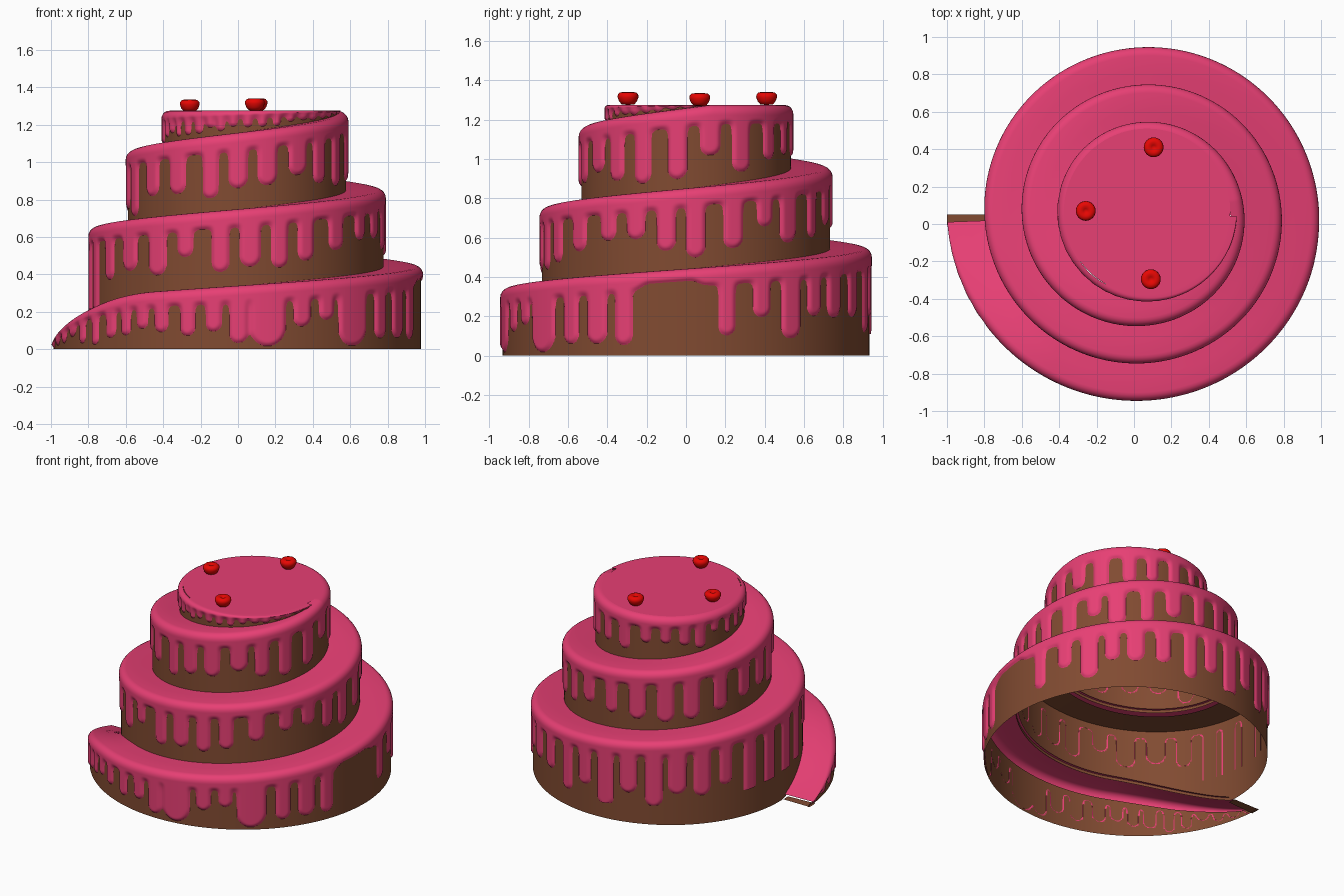
import bpy, bmesh, math, random

if "Cube" in bpy.data.objects:
    bpy.data.objects.remove(bpy.data.objects["Cube"])

random.seed(11)
CX, CY = 0.045, 0.05          # spiral axis
TOP = 1.275
ICE = 0.013                   # icing thickness


def material(name, rgb):
    m = bpy.data.materials.new(name)
    m.diffuse_color = (*rgb, 1)
    m.use_nodes = True
    m.node_tree.nodes["Principled BSDF"].inputs["Base Color"].default_value = m.diffuse_color
    return m


PINK = material("pink_icing", (0.8, 0.05, 0.175))
BROWN = material("brown_sponge", (0.22, 0.07, 0.031))
RED = material("cherry_red", (0.8, 0.002, 0.001))


# Spiral rule: t counts half turns from the low tail at the left
def radius(t):
    lin = 1.045 - 0.1 * t
    if t < 5:
        return lin
    a = t * math.pi
    d = -0.025 * math.cos(a) - 0.015 * math.sin(a)
    disc = d + math.sqrt(0.48 ** 2 - (0.025 ** 2 + 0.015 ** 2 - d * d))
    return max(lin, disc) if t < 5.6 else disc


def top_z(t):
    ease = math.sin(math.pi / 2 * min(1, t / 0.33))
    return min(TOP, 0.012 + (0.228 + 0.205 * t) * ease)


def base_z(t):
    return 0 if t < 2 else top_z(t - 2)


def wall_height(t):
    return max(0.01, top_z(t) - base_z(t))


def shoulder(t):
    return min(0.045, 0.2 * wall_height(t))


def point(t, r, z):
    a = t * math.pi
    return (CX - r * math.cos(a), CY - r * math.sin(a), z)


def sheet(name, columns, mat, keep=None, angle=50):
    """Skin a list of equal-length point columns with quads."""
    bm = bmesh.new()
    vs = [[bm.verts.new(p) for p in col] for col in columns]
    for i in range(len(vs) - 1):
        for j in range(len(vs[0]) - 1):
            if keep is None or keep(i, j):
                bm.faces.new((vs[i][j], vs[i + 1][j], vs[i + 1][j + 1], vs[i][j + 1]))
    bmesh.ops.delete(bm, geom=[v for v in bm.verts if not v.link_faces], context='VERTS')
    bmesh.ops.remove_doubles(bm, verts=bm.verts, dist=1e-5)
    bm.normal_update()
    # Turn the shell so that its faces look up and away from the axis
    score = sum(f.calc_area() * (f.normal.z + f.normal.x * (f.calc_center_median().x - CX)
                                 + f.normal.y * (f.calc_center_median().y - CY)) for f in bm.faces)
    if name.startswith("cherry"):
        bmesh.ops.recalc_face_normals(bm, faces=bm.faces)
    elif score < 0:
        bmesh.ops.reverse_faces(bm, faces=bm.faces)
    me = bpy.data.meshes.new(name)
    bm.to_mesh(me)
    bm.free()
    ob = bpy.data.objects.new(name, me)
    bpy.context.collection.objects.link(ob)
    me.materials.append(mat)
    bpy.context.view_layer.objects.active = ob
    ob.select_set(True)
    bpy.ops.object.shade_smooth_by_angle(angle=math.radians(angle))
    ob.select_set(False)
    return ob


# Sponge wall winding up to the top
cols = []
for i in range(7 * 80 + 1):
    t = i / 80
    r, zt, zb = radius(t) - ICE, top_z(t), max(0, base_z(t) - 0.02)
    cols.append([point(t, r, zb), point(t, r, max(zb, zt - shoulder(t) - 0.002))])
sheet("sponge_wall", cols, BROWN)

# Sponge ledges under the icing of the upper turns
cols = []
for i in range(90, 5 * 80 + 1):
    t = i / 80
    z = top_z(t) - shoulder(t) - 0.002
    cols.append([point(t, radius(t + 2) - ICE, z), point(t, radius(t) - ICE, z)])
sheet("sponge_ledge", cols, BROWN)

# Sponge showing under the thin tail of the spiral
sheet("sponge_tail", [[point(t, 0.84, 0.004), point(t, 1.045, 0.004)]
                      for t in (0, 0.01, 0.02)], BROWN)

# Columns along the spiral, with arc length
STEP = 0.009
columns, t, s = [], 0.012, 0.0
while t < 7:
    columns.append((t, s))
    t += STEP / (radius(t) * math.pi)
    s += STEP

# Drips: (arc position, length, half width)
BLOBS = (0.555, 0.725)        # two broad drips low on the front
drips, nxt = [], 0.04
for t, s in columns:
    if s < nxt:
        continue
    h = wall_height(t)
    gap = min(0.172, max(0.11 if t < 1 else 0.07, 0.42 * h))
    blob = any(abs(t - b) < 0.03 for b in BLOBS)
    if not 0.895 < t < 1.015:
        w = 0.095 if blob else gap * random.uniform(0.25, 0.34)
        drips.append((s, (0.95 if blob else random.uniform(0.55, 0.9)) * h, min(w, 0.4 * h)))
    nxt = s + gap * (1.25 if blob else random.uniform(0.85, 1.15))

# Icing: flat top, rounded shoulder, then a side that swells where drips run
ROWS, FIL, K = 44, 5, 0.016
cols, field, first = [], [], 0
for t, s in columns:
    r, zt, h, fil = radius(t), top_z(t), wall_height(t), shoulder(t)
    inner = 0.42 if t >= 5 else radius(t + 2) - 0.03
    col = [point(t, inner, zt), point(t, (inner + r - fil) / 2, zt)]
    for k in range(FIL):
        a = math.pi / 2 * k / FIL
        col.append(point(t, r - fil + fil * math.sin(a), zt - fil + fil * math.cos(a)))
    fs = [1.0] * len(col)
    while first < len(drips) - 1 and drips[first][0] < s - 0.3:
        first += 1
    near = [d for d in drips[first:first + 12] if abs(d[0] - s) < 0.2]
    # The icing thins out over one bare stretch at the right
    bare = min(1, max(0, (0.065 - abs(t - 0.955)) / 0.03))
    band = min(0.09, 0.25 * h) - 0.028 * bare * bare * (3 - 2 * bare)
    depth = min(h, 0.44)
    for k in range(ROWS):
        v = fil + (depth - fil) * k / (ROWS - 1)
        total = math.exp((band - v) / K)
        for ds, ln, w in near:
            dist = math.hypot(s - ds, max(0, v - (ln - w)))
            total += math.exp((w - dist) / K)
        f = K * math.log(max(total, 1e-12))
        e = min(1, max(0, (f + 0.003) / 0.026))
        off = -0.003 + (ICE + 0.003) * e * (2 - e)
        col.append(point(t, r - ICE + off, zt - v))
        fs.append(f)
    cols.append(col)
    field.append(fs)


def iced(i, j):
    return max(field[i][j], field[i + 1][j], field[i][j + 1], field[i + 1][j + 1]) > -0.003


sheet("dripping_icing", cols, PINK, iced, 60)

# Flat icing across the top
sheet("top_icing", [[(0.07 + q * math.cos(a), 0.065 + q * math.sin(a), TOP + 0.0005) for q in (0, 0.445)]
                    for a in (math.pi * k / 40 for k in range(81))], PINK)

# Cherries: squat lathed fruit with a dimple
PROFILE = [(0, -0.006), (0.032, -0.003), (0.045, 0.012), (0.053, 0.033), (0.052, 0.046),
           (0.042, 0.057), (0.026, 0.06), (0.012, 0.053), (0, 0.047)]
for n, (x, y, lift) in enumerate([(0.105, 0.41, 0.006), (-0.258, 0.07, 0), (0.09, -0.295, 0.006)]):
    sheet("cherry_%d" % (n + 1),
          [[(x + r * math.cos(a), y + r * math.sin(a), TOP + lift + z) for r, z in PROFILE]
           for a in (2 * math.pi * k / 24 for k in range(25))], RED)
